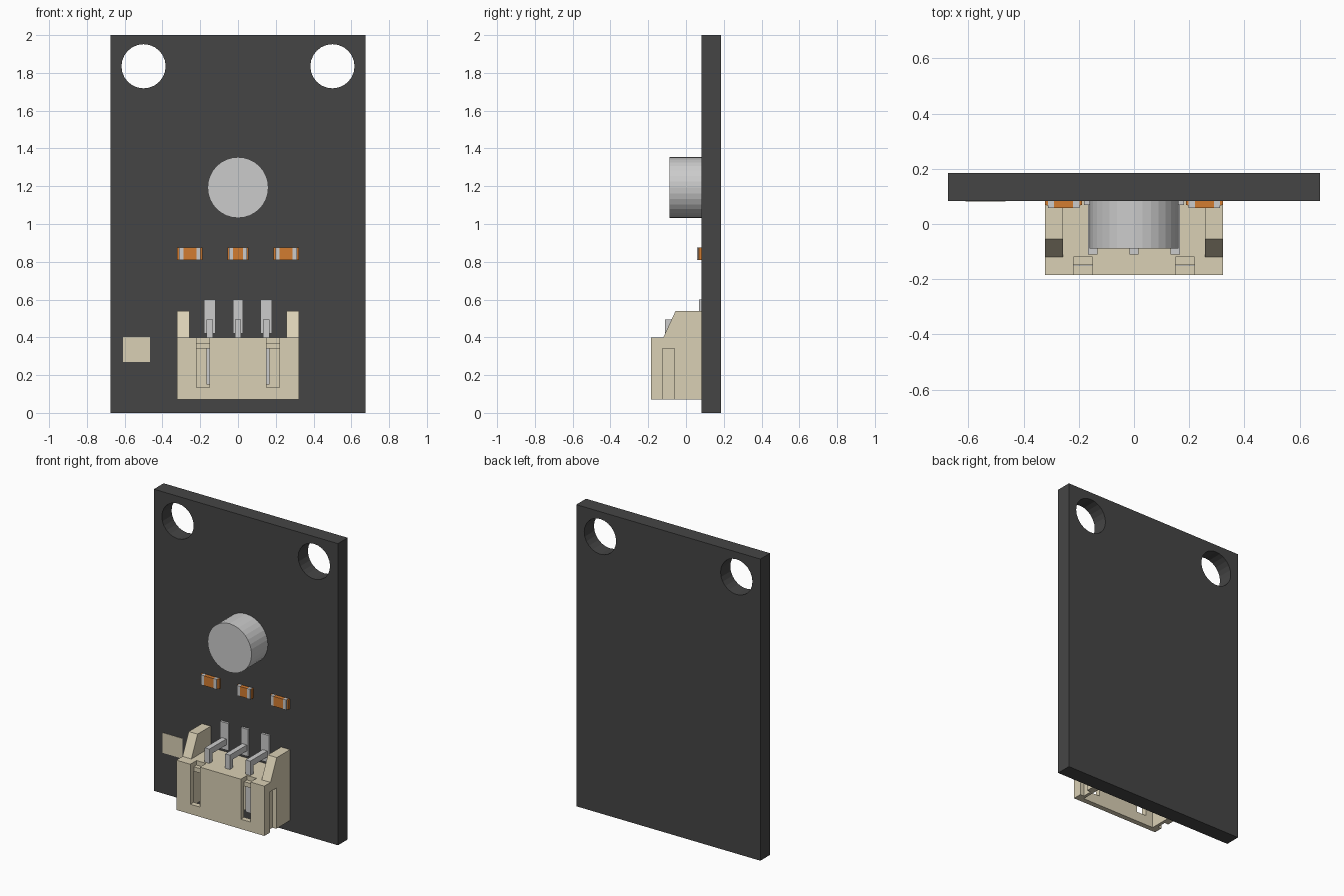
import bpy, bmesh
from mathutils import Matrix

if "Cube" in bpy.data.objects:
    bpy.data.objects.remove(bpy.data.objects["Cube"])


def material(name, r, g, b):
    m = bpy.data.materials.new(name)
    m.diffuse_color = (r, g, b, 1)
    m.use_nodes = True
    m.node_tree.nodes["Principled BSDF"].inputs["Base Color"].default_value = m.diffuse_color
    return m


DARK = material("dark_board", 0.06, 0.06, 0.06)
CREAM = material("cream_plastic", 0.70, 0.63, 0.46)
ORANGE = material("orange_chip", 0.65, 0.20, 0.03)


def finish(name, bm, mat=None):
    bmesh.ops.recalc_face_normals(bm, faces=bm.faces)
    me = bpy.data.meshes.new(name)
    bm.to_mesh(me)
    bm.free()
    ob = bpy.data.objects.new(name, me)
    bpy.context.collection.objects.link(ob)
    if mat:
        me.materials.append(mat)
    return ob


def add_box(bm, x0, x1, y0, y1, z0, z1):
    m = Matrix.Translation(((x0 + x1) / 2, (y0 + y1) / 2, (z0 + z1) / 2))
    m = m @ Matrix.Diagonal((x1 - x0, y1 - y0, z1 - z0, 1))
    bmesh.ops.create_cube(bm, size=1, matrix=m)


def box(name, dims, mat=None):
    bm = bmesh.new()
    add_box(bm, *dims)
    return finish(name, bm, mat)


def cylinder(name, x, z, r, y0, y1, sides, mat=None):
    bm = bmesh.new()
    m = Matrix.Translation((x, (y0 + y1) / 2, z)) @ Matrix.Rotation(1.5707963, 4, 'X')
    bmesh.ops.create_cone(bm, cap_ends=True, segments=sides, radius1=r, radius2=r,
                          depth=y1 - y0, matrix=m)
    return finish(name, bm, mat)


def prism(name, points, step, mat=None):
    """Extrude a closed outline of 3D points by the vector step."""
    bm = bmesh.new()
    f = bm.faces.new([bm.verts.new(p) for p in points])
    r = bmesh.ops.extrude_face_region(bm, geom=[f])
    bmesh.ops.translate(bm, vec=step,
                        verts=[v for v in r["geom"] if isinstance(v, bmesh.types.BMVert)])
    return finish(name, bm, mat)


def cut(target, cutter):
    mod = target.modifiers.new("cut", 'BOOLEAN')
    mod.operation = 'DIFFERENCE'
    mod.solver = 'EXACT'
    mod.object = cutter
    cutter.hide_render = True
    cutter.hide_set(True)


# Circuit board with two mounting holes
board = box("circuit_board", (-0.675, 0.675, 0.083, 0.185, 0, 2), DARK)
for s in (-1, 1):
    cut(board, cylinder("hole_cutter", s * 0.5, 1.835, 0.117, 0, 0.3, 24))

# Round sensor can
cylinder("sensor_can", 0, 1.193, 0.161, -0.088, 0.084, 32)

# Marking pad
box("marking_pad", (-0.61, -0.465, 0.081, 0.084, 0.27, 0.403), CREAM)

# Small chips with metal end bands
for x, w in ((-0.255, 0.067), (0, 0.055), (0.255, 0.067)):
    outline = [(x - w, 0.084), (x - w, 0.07), (x - w * 0.55, 0.058),
               (x + w * 0.55, 0.058), (x + w, 0.07), (x + w, 0.084)]
    prism("chip", [(a, b, 0.81) for a, b in outline], (0, 0, 0.065), ORANGE)
    for s in (-1, 1):
        c = x + s * w * 0.68
        box("chip_band", (c - 0.011, c + 0.011, 0.0575, 0.084, 0.809, 0.876))

# Connector housing with raised ears
side = [(-0.185, 0.07), (-0.185, 0.40), (-0.12, 0.40),
        (-0.055, 0.54), (0.083, 0.54), (0.083, 0.07)]
housing = prism("connector_housing", [(-0.323, y, z) for y, z in side], (0.646, 0, 0), CREAM)
cut(housing, box("ear_gap_cutter", (-0.258, 0.258, -0.3, 0.2, 0.40, 0.7)))
cut(housing, box("cavity_cutter", (-0.275, 0.275, -0.15, 0.05, 0, 0.34)))
for s in (-1, 1):
    xa, xb = sorted((s * 0.15, s * 0.22))
    cut(housing, box("front_slot_cutter", (xa, xb, -0.3, -0.149, 0.135, 0.45)))
    cut(housing, box("top_notch_cutter", (xa, xb, -0.3, -0.12, 0.37, 0.45)))
    xa, xb = sorted((s * 0.295, s * 0.4))
    cut(housing, box("side_slot_cutter", (xa, xb, -0.125, -0.06, 0, 0.34)))

# Bent pins with solder tabs
for x in (-0.15, 0, 0.15):
    bent = [(-0.11, 0.15), (-0.11, 0.495), (0.084, 0.495),
            (0.084, 0.455), (-0.075, 0.455), (-0.075, 0.15)]
    prism("pin", [(x - 0.017, y, z) for y, z in bent], (0.034, 0, 0))
    w = 0.027 if x == 0 else 0.031
    box("solder_tab", (x - w, x + w, 0.068, 0.084, 0.42, 0.60))
